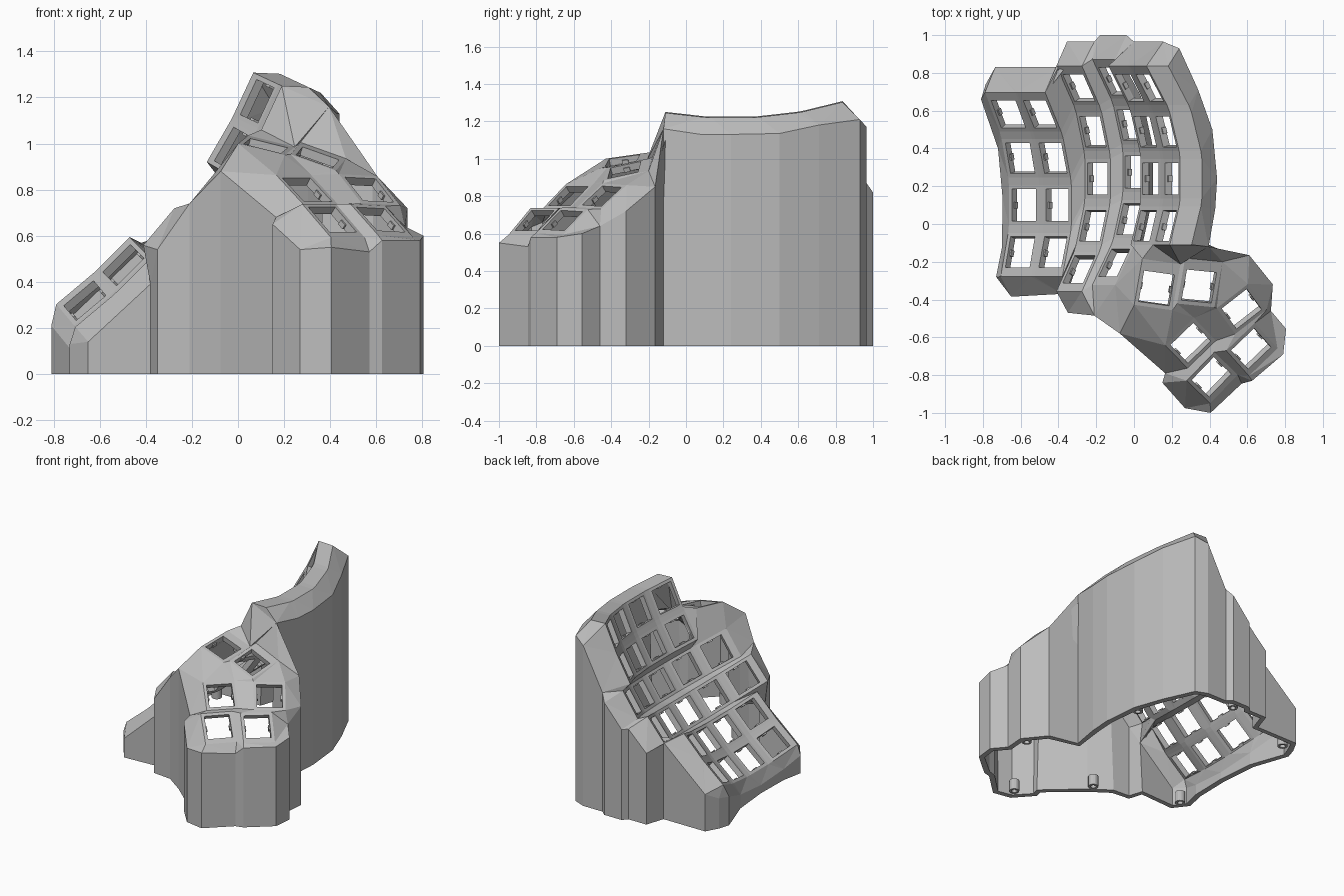
import bpy, bmesh, math
from mathutils import Vector, Matrix

if "Cube" in bpy.data.objects:
    bpy.data.objects.remove(bpy.data.objects["Cube"])

HALF, HOLE, THICK = 0.105, 0.084, 0.04
grey = bpy.data.materials.new("light_grey")
grey.diffuse_color = (0.5, 0.5, 0.5, 1)
grey.use_nodes = True
grey.node_tree.nodes["Principled BSDF"].inputs["Base Color"].default_value = grey.diffuse_color


def finish(bm, name):
    me = bpy.data.meshes.new(name)
    bm.to_mesh(me)
    bm.free()
    ob = bpy.data.objects.new(name, me)
    me.materials.append(grey)
    bpy.context.collection.objects.link(ob)
    return ob


def rot(angle, axis):
    return Matrix.Rotation(math.radians(angle), 4, axis)


# Key frames: finger columns lie on a bowl, thumb keys are placed one by one
frames = {}
extra = {}  # wider border at the (top, bottom) of keys on the plate's ends
COLS = "ABCDEF"
LOW = dict(A=-1, B=-1, C=-2, D=-2, E=-1, F=-1)
SHIFT = dict(A=(0.10, 0.068), B=(0.10, 0.068), D=(0.275, -0.055))
for i, c in enumerate(COLS):
    tilt = 40 + 5 * i
    y, lift = SHIFT.get(c, (0.24, 0))
    for r in range(LOW[c], 3):
        bend = Matrix.Translation((0, y, 0.96 + lift)) @ rot(15 * r, 'X') @ Matrix.Translation((0, 0, -0.96))
        swing = (Matrix.Translation((-2.338, 0, 2.313)) @ rot(-tilt, 'Y')
                 @ Matrix.Translation((0, 0, -2.8)))
        frames[c, r] = swing @ bend
        extra[c, r] = (0.03 if r == 2 else 0, 0.03 if r == LOW[c] and c in "ABCD" else 0)
THUMB = [(0.12, -0.34, 0.99, -10, 8, 14), (0.345, -0.33, 0.94, -10, 12, 20),
         (0.57, -0.45, 0.80, 36, 37, 3), (0.62, -0.66, 0.67, 42, 37, 3),
         (0.30, -0.63, 0.80, 44, 37, 0), (0.41, -0.81, 0.67, 46, 40, 0)]
for k, (x, y, z, yaw, pitch, roll) in enumerate(THUMB, 1):
    frames['T', k] = (Matrix.Translation((x, y, z)) @ rot(yaw, 'Z')
                      @ rot(pitch, 'X') @ rot(roll, 'Y'))
    extra['T', k] = (0.04 if k < 3 else 0, 0.015 if k in (4, 6) else 0)

# Key frames with square openings
bm = bmesh.new()
CORNERS = dict(tl=(-1, 1), tr=(1, 1), br=(1, -1), bl=(-1, -1))
key = {}
for kid, m in frames.items():
    up, down = extra[kid]
    outer = [bm.verts.new(m @ Vector((a * HALF, HALF + up if b > 0 else -HALF - down, 0)))
             for a, b in CORNERS.values()]
    inner = [bm.verts.new(m @ Vector((a * HOLE, b * HOLE, 0))) for a, b in CORNERS.values()]
    for j in range(4):
        n = (j + 1) % 4
        bm.faces.new((outer[j], inner[j], inner[n], outer[n]))
    for name, v in zip(CORNERS, outer):
        key[kid[0], kid[1], name] = v


def P(text):
    """Corner list from text such as 'A2tl F-1br'."""
    return [key[w[0], int(w[1:-2]), w[-2:]] for w in text.split()]


def web(text):
    bm.faces.new(P(text))


def stitch(a, b):
    """Triangles between two vertex chains, always along the shorter diagonal."""
    i = j = 0
    while i < len(a) - 1 or j < len(b) - 1:
        da = (a[i + 1].co - b[j].co).length if i < len(a) - 1 else 1e9
        db = (a[i].co - b[j + 1].co).length if j < len(b) - 1 else 1e9
        if da <= db:
            bm.faces.new((a[i], b[j], a[i + 1]))
            i += 1
        else:
            bm.faces.new((a[i], b[j], b[j + 1]))
            j += 1


# Webs within and between finger columns
for c in COLS:
    for r in range(LOW[c] + 1, 3):
        web(f"{c}{r}bl {c}{r}br {c}{r-1}tr {c}{r-1}tl")
for c, d in zip(COLS, COLS[1:]):
    low = max(LOW[c], LOW[d])
    for r in range(low, 3):
        web(f"{c}{r}tr {d}{r}tl {d}{r}bl {c}{r}br")
        if r > low:
            web(f"{c}{r}br {d}{r}bl {d}{r-1}tl {c}{r-1}tr")

# Webs of the thumb cluster and its join to the finger plate
for t in ("T1tr T2tl T2bl T1br", "T2tr T3tr T3tl", "T2tr T3tl T2br", "T5tr T3tl T3bl T5br",
          "T2br T3tl T5tr", "T2bl T2br T5tr", "T1br T2bl T5tr", "T1br T5tr T5tl",
          "T1bl T1br T5tl", "T5bl T5br T6tr T6tl", "T3bl T3br T4tr T4tl",
          "T6tr T4tl T4bl T6br", "T5br T3bl T4tl T6tr"):
    web(t)
stitch(P("F-1br F-1bl E-1br E-1bl D-1br D-2tr D-2br"), P("T1tr T1tl T1bl"))

# Flat shoulder beside the highest column
side = P(" ".join(f"F{r}tr F{r}br" for r in (2, 1, 0, -1)))
right = [bm.verts.new(v.co + Vector((0.115, 0, -0.005))) for v in side]
stitch(side, right)

# Outer rim of the plates, and top edge of the walls it slopes to
back = P(" ".join(f"{c}2tl {c}2tr" for c in COLS)) + right[:1]
thumb = right[-1:] + P("F-1br T1tr T2tl T2tr T3tr T3br T4tr T4br T4bl T6br T6bl T6tl T5bl T5tl T1bl")
front = P("T1bl D-2br D-2bl C-2br C-2bl C-2tl C-1bl B-1br B-1bl A-1br A-1bl")
left = P(" ".join(f"A{r}bl A{r}tl" for r in (-1, 0, 1, 2)))
WALL = [
    [(-.785, .74, .22), (-.735, .83, .27), (-.40, .83, .56), (-.355, .965, .52), (-.21, .965, .66),
     (-.18, 1.0, .66), (-.04, 1.0, .82), (0, .965, .87), (.155, .965, 1.17)],
    [(.24, .93, 1.21), (.34, .71, 1.18), (.415, .5, 1.135), (.44, .24, 1.13), (.43, .08, 1.13)],
    [(.395, -.12, 1.16), (.61, -.165, .85), (.735, -.32, .72), (.725, -.46, .64), (.805, -.555, .6),
     (.79, -.69, .58), (.625, -.83, .58), (.57, -.845, .53), (.405, -1.0, .55), (.27, -.975, .54),
     (.15, -.84, .65), (.165, -.79, .68)],
    [(-.075, -.58, .88), (-.21, -.485, .74), (-.35, -.47, .54), (-.38, -.37, .39), (-.65, -.385, .14)],
    [(-.73, -.28, .13), (-.70, -.13, .08), (-.695, .13, .06), (-.72, .4, .1), (-.81, .66, .21)],
]
tops = [[bm.verts.new(p) for p in group] for group in WALL]
for g, rim in enumerate((back, right, thumb, front, left)):
    stitch(rim, tops[g] + [tops[(g + 1) % 5][0]])

# Vertical walls down to the floor
loop = [v for group in tops for v in group]
feet = [bm.verts.new((v.co.x, v.co.y, 0)) for v in loop]
for i in range(len(loop)):
    n = (i + 1) % len(loop)
    bm.faces.new((loop[i], loop[n], feet[n], feet[i]))
bmesh.ops.recalc_face_normals(bm, faces=bm.faces)
bm.faces.ensure_lookup_table()
if bm.faces[0].normal.z < 0:
    bmesh.ops.reverse_faces(bm, faces=bm.faces)
case = finish(bm, "case_shell")
solid = case.modifiers.new("thickness", 'SOLIDIFY')
solid.thickness, solid.offset = THICK, -1

# Small retaining nubs on two sides of every key opening
bm = bmesh.new()
for m in frames.values():
    for s in (-1, 1):
        bmesh.ops.create_cube(bm, size=1, matrix=m @ Matrix.Translation((s * 0.083, 0, -0.028))
                              @ Matrix.Diagonal((0.016, 0.034, 0.024, 1)))
finish(bm, "key_nubs")

# Hollow screw posts along the inside of the floor edge
for x, y in ((.31, -.89), (-.06, -.5), (.67, -.33), (.36, .47), (-.1, .92), (-.69, .74), (-.65, -.29)):
    bm = bmesh.new()
    rings = []
    for rad, z in ((.034, .08), (.034, 0), (.019, 0), (.019, .07)):
        rings.append([bm.verts.new((x + rad * math.cos(a * math.pi / 8),
                                    y + rad * math.sin(a * math.pi / 8), z)) for a in range(16)])
    for lo, hi in zip(rings, rings[1:]):
        for a in range(16):
            b = (a + 1) % 16
            bm.faces.new((lo[a], lo[b], hi[b], hi[a]))
    bm.faces.new(rings[0])
    bm.faces.new(rings[3])
    bmesh.ops.recalc_face_normals(bm, faces=bm.faces)
    finish(bm, "screw_post")
